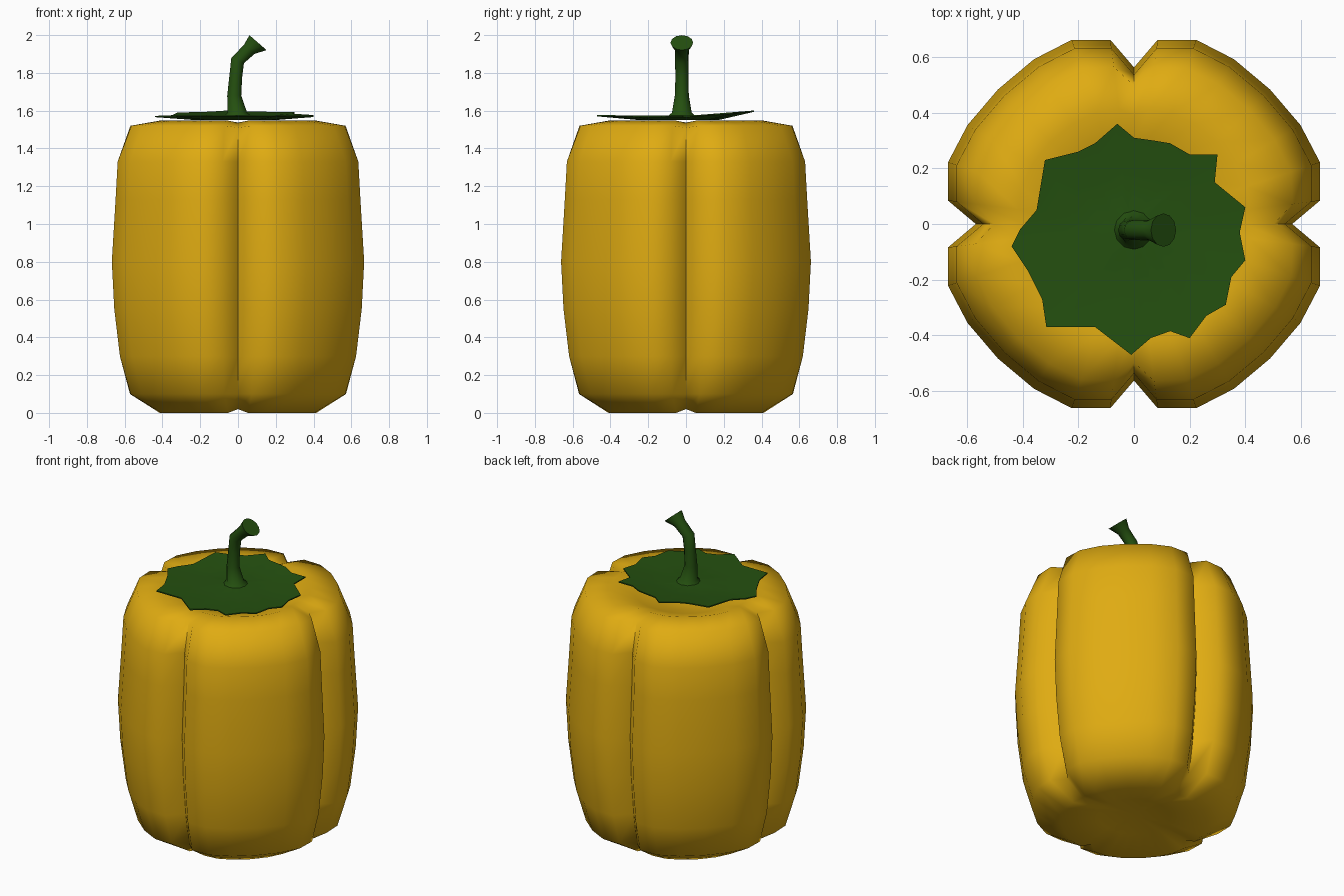
import bpy, math
from mathutils import Vector

if "Cube" in bpy.data.objects:
    bpy.data.objects.remove(bpy.data.objects["Cube"])


def material(name, col):
    m = bpy.data.materials.new(name)
    m.diffuse_color = (*col, 1)
    m.use_nodes = True
    m.node_tree.nodes["Principled BSDF"].inputs["Base Color"].default_value = m.diffuse_color
    return m


yellow = material("pepper yellow", (0.74, 0.41, 0.006))
green = material("stem green", (0.018, 0.08, 0.005))


def loft(name, rings, mat, start=None, end=None):
    """Skin closed rings of equal size; start/end are optional pole points, else capped flat."""
    n = len(rings[0])
    verts = [tuple(p) for r in rings for p in r]
    faces = []
    for i in range(len(rings) - 1):
        for j in range(n):
            k = (j + 1) % n
            faces.append((i * n + j, i * n + k, (i + 1) * n + k, (i + 1) * n + j))
    last = (len(rings) - 1) * n
    for pole, base, flip in ((start, 0, True), (end, last, False)):
        if pole is None:
            f = list(range(base, base + n))
            faces.append(f[::-1] if flip else f)
        else:
            verts.append(pole)
            c = len(verts) - 1
            for j in range(n):
                a, b = base + j, base + (j + 1) % n
                faces.append((b, a, c) if flip else (a, b, c))
    me = bpy.data.meshes.new(name)
    me.from_pydata(verts, [], faces)
    me.materials.append(mat)
    ob = bpy.data.objects.new(name, me)
    bpy.context.collection.objects.link(ob)
    return ob


def smooth(ob, angle):
    bpy.ops.object.select_all(action='DESELECT')
    ob.select_set(True)
    bpy.context.view_layer.objects.active = ob
    bpy.ops.object.shade_smooth_by_angle(angle=math.radians(angle))


# Body: one lobe outline repeated four times, groove first
lobe = [(0.57, 0), (0.67, 0.085), (0.67, 0.225), (0.60, 0.36), (0.49, 0.49),
        (0.36, 0.60), (0.225, 0.67), (0.085, 0.67)]
section = []
for q in range(4):
    for x, y in lobe:
        for _ in range(q):
            x, y = -y, x
        section.append((x / 0.67, y / 0.67))

# half width, height, roundness (0 = full grooves, 1 = circle), groove lift
profile = [(0.20, 0.035, 0.9, 0), (0.41, 0.0, 0.5, 0.02), (0.57, 0.10, 0.15, 0.0),
           (0.625, 0.30, 0, 0), (0.655, 0.55, 0, 0), (0.668, 0.80, 0, 0),
           (0.648, 1.13, 0, 0), (0.637, 1.33, 0, 0), (0.567, 1.52, 0.2, -0.01),
           (0.41, 1.547, 0.6, -0.01), (0.29, 1.51, 0.9, 0), (0.14, 1.46, 1, 0)]
rings = []
for w, z, t, lift in profile:
    ring = []
    for i, (x, y) in enumerate(section):
        d = math.hypot(x, y)
        s = w * ((1 - t) + t * 1.03 / d)
        ring.append((x * s, y * s * 0.99, z + (lift if i % 8 == 0 else 0)))
    rings.append(ring)
smooth(loft("pepper_body", rings, yellow, (0, 0, 0.05), (0, 0, 1.44)), 80)

# Leafy cap: jagged outline shrinking towards the stem
outline = [(0.40, 0.06), (0.29, 0.15), (0.30, 0.25), (0.20, 0.25), (0.13, 0.29),
           (0.07, 0.30), (0.0, 0.31), (-0.06, 0.36), (-0.14, 0.29), (-0.20, 0.26),
           (-0.32, 0.23), (-0.35, 0.05), (-0.41, -0.02), (-0.44, -0.08), (-0.38, -0.17),
           (-0.33, -0.27), (-0.315, -0.37), (-0.14, -0.37), (-0.01, -0.47), (0.06, -0.41),
           (0.13, -0.385), (0.20, -0.41), (0.26, -0.33), (0.33, -0.29), (0.35, -0.19),
           (0.40, -0.13), (0.38, -0.03)]


def cap_ring(s, z, tilt):
    return [(x * s - 0.01 * (1 - s), y * s - 0.02 * (1 - s),
             z + tilt * (max(y, 0) * 0.08 - min(y, 0) * 0.01)) for x, y in outline]


smooth(loft("leafy_cap", [cap_ring(0.5, 1.55, 0), cap_ring(1, 1.565, 1), cap_ring(1, 1.572, 1),
                          cap_ring(0.6, 1.568, 0.5), cap_ring(0.25, 1.572, 0)],
            green, (0, -0.02, 1.55), (0, -0.02, 1.58)), 50)

# Stem: bent tube with flared foot and tip (x, z, radius, lean from vertical)
path = [(0.0, 1.56, 0.085, 0), (-0.004, 1.59, 0.052, 0), (-0.02, 1.68, 0.037, 0),
        (-0.012, 1.78, 0.034, 5), (-0.002, 1.865, 0.036, 22),
        (0.06, 1.925, 0.037, 41), (0.106, 1.96, 0.06, 41)]
rings = []
for x, z, r, lean in path:
    a = math.radians(lean)
    u = Vector((math.cos(a), 0, -math.sin(a)))
    rings.append([Vector((x, -0.022, z)) + u * r * math.cos(t) + Vector((0, r * math.sin(t), 0))
                  for t in (2 * math.pi * k / 12 for k in range(12))])
smooth(loft("stem", rings, green), 60)
